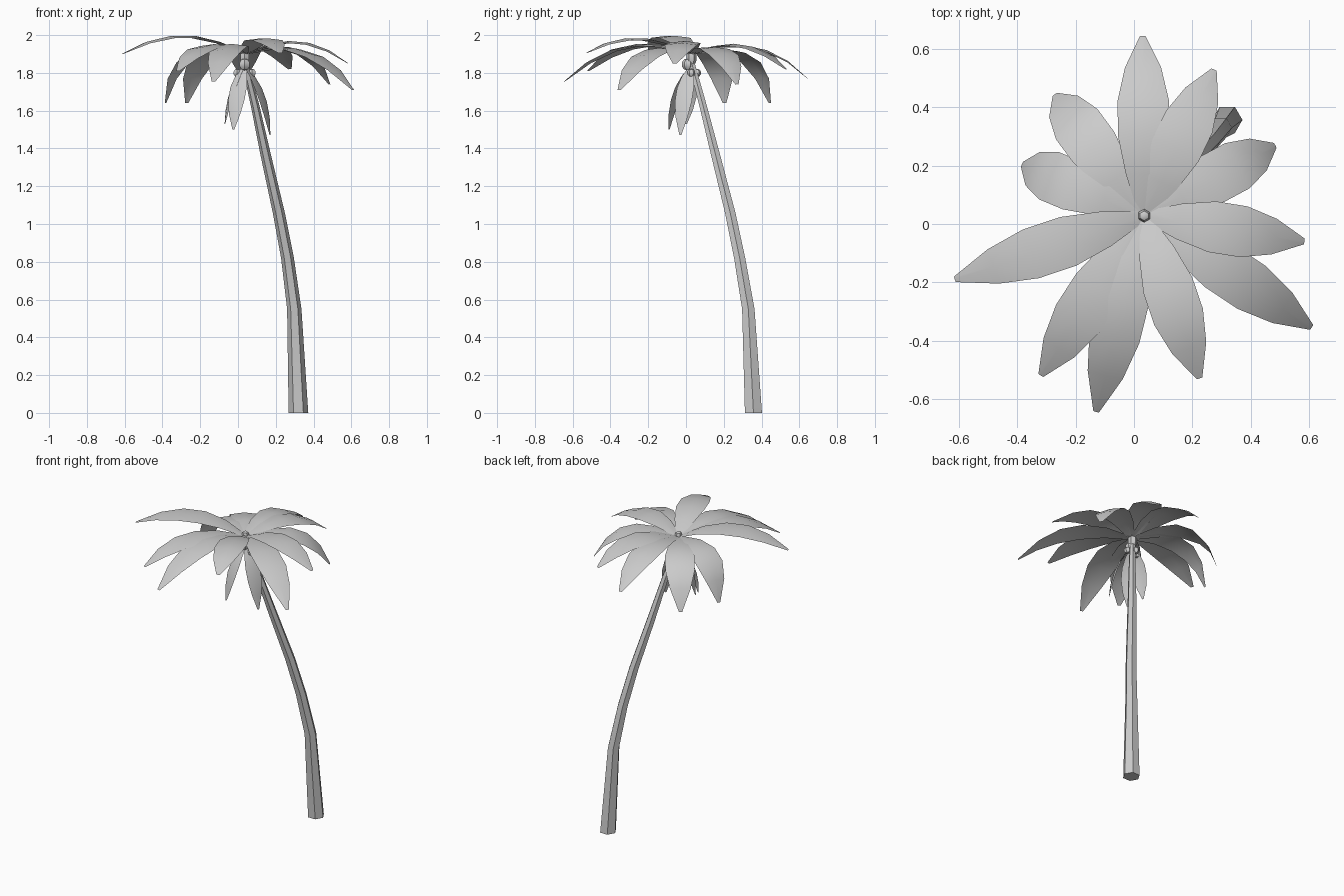
import bpy, bmesh, math
from mathutils import Vector

cube = bpy.data.objects.get("Cube")
if cube:
    bpy.data.objects.remove(cube, do_unlink=True)

grey = bpy.data.materials.new("light grey")
grey.use_nodes = True
COLOUR = (0.6, 0.6, 0.6, 1)
grey.diffuse_color = COLOUR
grey.node_tree.nodes["Principled BSDF"].inputs["Base Color"].default_value = COLOUR

HUB = Vector((0.035, 0.028, 0))


def finish(name, bm, recalc=True):
    if recalc:
        bmesh.ops.recalc_face_normals(bm, faces=bm.faces)
    mesh = bpy.data.meshes.new(name)
    bm.to_mesh(mesh)
    bm.free()
    mesh.materials.append(grey)
    obj = bpy.data.objects.new(name, mesh)
    bpy.context.collection.objects.link(obj)
    bpy.ops.object.select_all(action='DESELECT')
    obj.select_set(True)
    bpy.context.view_layer.objects.active = obj
    bpy.ops.object.shade_smooth_by_angle(angle=math.radians(35))
    return obj


def bridge(bm, a, b, closed):
    n = len(a)
    for i in range(n if closed else n - 1):
        j = (i + 1) % n
        bm.faces.new((a[i], a[j], b[j], b[i]))


def trunk(path):
    """Six-sided tapering tube through (x, y, z, radius) stations."""
    bm = bmesh.new()
    rings = []
    for x, y, z, r in path:
        ring = []
        for k in range(6):
            a = k * math.tau / 6
            ring.append(bm.verts.new((x + r * math.cos(a), y + r * math.sin(a), z)))
        rings.append(ring)
    for a, b in zip(rings, rings[1:]):
        bridge(bm, a, b, True)
    bm.faces.new(rings[0])
    bm.faces.new(rings[-1])
    finish("trunk", bm)


HALF_WIDTHS = (0.018, 0.062, 0.088, 0.088, 0.062, 0.01)


def frond(name, tip, start_z, lift_z, reach, width=1.0):
    """Leaf blade along an arching curve; reach sets how far out it bends down."""
    start = HUB + Vector((0, 0, start_z))
    tip = Vector(tip)
    mid = start.lerp(tip, reach)
    mid.z = lift_z
    out = Vector((tip.x - start.x, tip.y - start.y, 0)).normalized()
    side = Vector((0, 0, 1)).cross(out)
    bm = bmesh.new()
    rows = []
    for i, half in enumerate(HALF_WIDTHS):
        t = i / (len(HALF_WIDTHS) - 1)
        p = start * (1 - t) ** 2 + mid * (2 * t * (1 - t)) + tip * t ** 2
        tangent = (mid - start) * (1 - t) + (tip - mid) * t
        normal = tangent.cross(side).normalized()
        w = half * width
        rows.append([bm.verts.new(p + side * (w * s) - normal * (0.12 * w * abs(s)))
                     for s in (1, 0, -1)])
    for a, b in zip(rows, rows[1:]):
        bridge(bm, a, b, False)
    bmesh.ops.reverse_faces(bm, faces=bm.faces)
    bm.normal_update()
    if sum(f.normal.dot(out + Vector((0, 0, 1))) for f in bm.faces) < 0:
        bmesh.ops.reverse_faces(bm, faces=bm.faces)
    finish(name, bm, recalc=False)


def ball(name, centre, radius, stretch=1.0):
    bm = bmesh.new()
    bmesh.ops.create_uvsphere(bm, u_segments=6, v_segments=5, radius=radius)
    for v in bm.verts:
        v.co = Vector((v.co.x, v.co.y, v.co.z * stretch)) + Vector(centre)
    finish(name, bm)


# Leaning trunk
trunk([(0.32, 0.357, 0, 0.052), (0.298, 0.33, 0.55, 0.038),
       (0.262, 0.284, 0.82, 0.034), (0.216, 0.234, 1.06, 0.032),
       (0.148, 0.158, 1.36, 0.028), (0.092, 0.092, 1.62, 0.023),
       (0.035, 0.028, 1.86, 0.018)])

# Crown fronds: tip, lift height, reach
CROWN = [
    ((0.03, 0.645, 1.77), 2.04, 0.6),
    ((0.275, 0.53, 1.82), 2.04, 0.6),
    ((0.485, 0.27, 1.74), 2.03, 0.75),
    ((0.585, -0.06, 1.85), 2.06, 0.55),
    ((0.61, -0.355, 1.71), 2.03, 0.6),
    ((0.225, -0.53, 1.905), 2.07, 0.55),
    ((-0.13, -0.645, 1.755), 2.06, 0.55),
    ((-0.32, -0.52, 1.81), 2.04, 0.6),
    ((-0.615, -0.19, 1.9), 2.1, 0.5),
    ((-0.385, 0.205, 1.64), 2.02, 0.9),
    ((-0.272, 0.445, 1.64), 2.02, 0.85),
]
for i, (tip, lift, reach) in enumerate(CROWN):
    frond(f"crown_frond_{i + 1}", tip, 1.9, lift, reach)

# Hanging fronds below the crown
HANGING = [(-0.07, 0.0, 1.53), (-0.025, -0.09, 1.5), (0.17, -0.03, 1.47)]
for i, tip in enumerate(HANGING):
    frond(f"hanging_frond_{i + 1}", tip, 1.84, 1.72, 0.85, 0.55)

# Crown bud and nuts
ball("crown_bud", (HUB.x, HUB.y, 1.88), 0.028, 1.9)
ball("front_nut", (HUB.x, HUB.y - 0.02, 1.845), 0.032)
for name, dx, dy in (("left_nut", 0.04, 0), ("right_nut", -0.04, 0), ("back_nut", 0, 0.03)):
    ball(name, (HUB.x + dx, HUB.y + dy, 1.8), 0.022)
